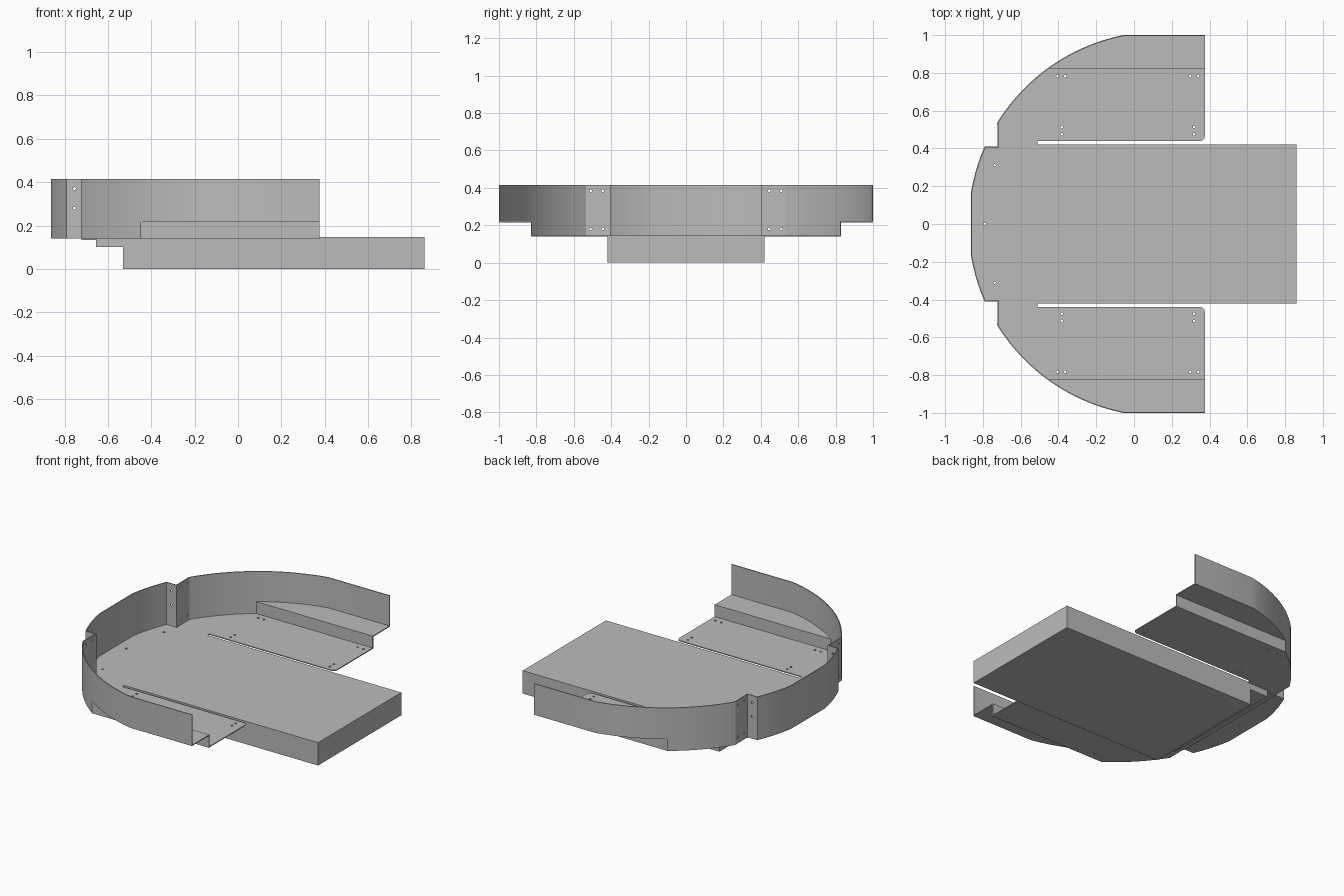
import bpy, bmesh
from math import sin, cos, asin, sqrt, pi
from mathutils import Matrix, Vector

if "Cube" in bpy.data.objects:
    bpy.data.objects.remove(bpy.data.objects["Cube"], do_unlink=True)

T = 0.006                      # sheet thickness
CX, R = 0.143, 1.02            # centre and radius of the curved outline
FLOOR, LEDGE, TOP = 0.14, 0.222, 0.415
END, ARCH = 0.375, 0.83        # front edge of the wings, wheel arch position

grey = bpy.data.materials.new("sheet grey")
grey.use_nodes = True
grey.diffuse_color = (0.5, 0.5, 0.5, 1)
grey.node_tree.nodes["Principled BSDF"].inputs["Base Color"].default_value = (0.5, 0.5, 0.5, 1)


def finish(name, bm):
    bmesh.ops.recalc_face_normals(bm, faces=bm.faces)
    return store(name, bm)


def store(name, bm):
    mesh = bpy.data.meshes.new(name)
    bm.to_mesh(mesh)
    bm.free()
    mesh.materials.append(grey)
    ob = bpy.data.objects.new(name, mesh)
    bpy.context.collection.objects.link(ob)
    return ob


def arc(y0, y1, n):
    """Points on the curved outline between two widths."""
    a, b = asin(y0 / R), asin(y1 / R)
    steps = [a + (b - a) * i / n for i in range(n + 1)]
    return [(CX - R * cos(t), R * sin(t)) for t in steps]


def mirror(points):
    return [(x, -y) for x, y in reversed(points)]


def plate(name, outline, z0, z1):
    bm = bmesh.new()
    face = bm.faces.new([bm.verts.new((x, y, z0)) for x, y in outline])
    ext = bmesh.ops.extrude_face_region(bm, geom=[face])
    moved = [v for v in ext["geom"] if isinstance(v, bmesh.types.BMVert)]
    bmesh.ops.translate(bm, verts=moved, vec=(0, 0, z1 - z0))
    return finish(name, bm)


def box(name, x0, x1, y0, y1, z0, z1):
    return plate(name, [(x0, y0), (x1, y0), (x1, y1), (x0, y1)], z0, z1)


def apply_modifiers(ob):
    bpy.context.view_layer.update()
    graph = bpy.context.evaluated_depsgraph_get()
    mesh = bpy.data.meshes.new_from_object(ob.evaluated_get(graph))
    ob.modifiers.clear()
    ob.data = mesh


def drill(ob, holes):
    """Cut round holes, each given as a centre and an axis."""
    bm = bmesh.new()
    for centre, axis in holes:
        turn = Vector((0, 0, 1)).rotation_difference(Vector(axis)).to_matrix().to_4x4()
        bmesh.ops.create_cone(bm, cap_ends=True, segments=12, radius1=0.007, radius2=0.007,
                              depth=0.05, matrix=Matrix.Translation(centre) @ turn)
    cutter = finish("hole_cutter", bm)
    cutter.hide_render = True
    mod = ob.modifiers.new("holes", "BOOLEAN")
    mod.operation, mod.solver, mod.object = "DIFFERENCE", "EXACT", cutter
    apply_modifiers(ob)
    bpy.data.objects.remove(cutter, do_unlink=True)


# Floor plate with a slot on each side of the central tongue
r = 0.025
corner = [(END - r + r * sin(i * pi / 8), 0.44 + r - r * cos(i * pi / 8)) for i in range(5)]
half = [(0.86, 0.42), (-0.51, 0.42), (-0.51, 0.44)] + corner + [(END, ARCH)]
half += arc(ARCH, 0.537, 8) + [(-0.722, 0.41)] + arc(0.41, 0.17, 5)
floor = plate("floor_plate", half + mirror(half), FLOOR, FLOOR + T)
spots = [(x, y) for x in (-0.405, -0.365, 0.297, 0.34) for y in (0.782, -0.782)]
spots += [(x, y) for x in (-0.383, 0.318) for y in (0.475, 0.513, -0.475, -0.513)]
spots += [(-0.738, 0.31), (-0.738, -0.31), (-0.79, 0)]
drill(floor, [((x, y, FLOOR), (0, 0, 1)) for x, y in spots])

# Central box and its stepped rear end
box("central_box", -0.53, 0.86, -0.42, 0.42, 0, FLOOR)
box("rear_step", -0.655, -0.53, -0.42, 0.42, 0.1, FLOOR)
box("rear_lip", -0.722, -0.655, -0.41, 0.41, 0.134, FLOOR)

# Outer wall: upper band all round, lower band only behind the wheel arches
side = [(END, 1.0)] + arc(1.0, ARCH, 8) + arc(ARCH, 0.537, 8)[1:]
side += [(-0.722, 0.41)] + arc(0.41, 0.17, 5)
path = mirror(side)
path = path[::-1] + side[::-1]
bm = bmesh.new()
for (xa, ya), (xb, yb) in zip(path, path[1:]):
    bands = [(LEDGE, TOP)]
    if max(abs(ya), abs(yb)) < ARCH + 0.001:
        bands.append((FLOOR, LEDGE))
    for lo, hi in bands:
        bm.faces.new([bm.verts.new(p) for p in
                      ((xa, ya, lo), (xb, yb, lo), (xb, yb, hi), (xa, ya, hi))])
bmesh.ops.remove_doubles(bm, verts=bm.verts, dist=0.0001)
wall = store("outer_wall", bm)
mod = wall.modifiers.new("thickness", "SOLIDIFY")
mod.thickness, mod.offset, mod.use_even_offset = T, 1, True
apply_modifiers(wall)
holes = [((-0.722, s * y, z), (1, 0, 0))
         for s in (1, -1) for y in (0.445, 0.51) for z in (0.18, 0.385)]
holes += [((-0.755, s * 0.41, z), (0, 1, 0)) for s in (1, -1) for z in (0.28, 0.37)]
drill(wall, holes)

# Wheel arches: an upright and a raised ledge on each side
ledge = [(END, 1.0), (END, ARCH)] + arc(ARCH, 1.0, 8)
for name, s in (("left", 1), ("right", -1)):
    ys = sorted((s * ARCH, s * (ARCH - T)))
    box(name + "_arch_upright", -0.45, END, ys[0], ys[1], FLOOR, LEDGE)
    plate(name + "_arch_ledge", [(x, s * y) for x, y in ledge], LEDGE - T, LEDGE)

# Smooth the curved wall, keeping the folds sharp
bpy.ops.object.select_all(action="DESELECT")
wall.select_set(True)
bpy.context.view_layer.objects.active = wall
bpy.ops.object.shade_smooth_by_angle(angle=0.5)
